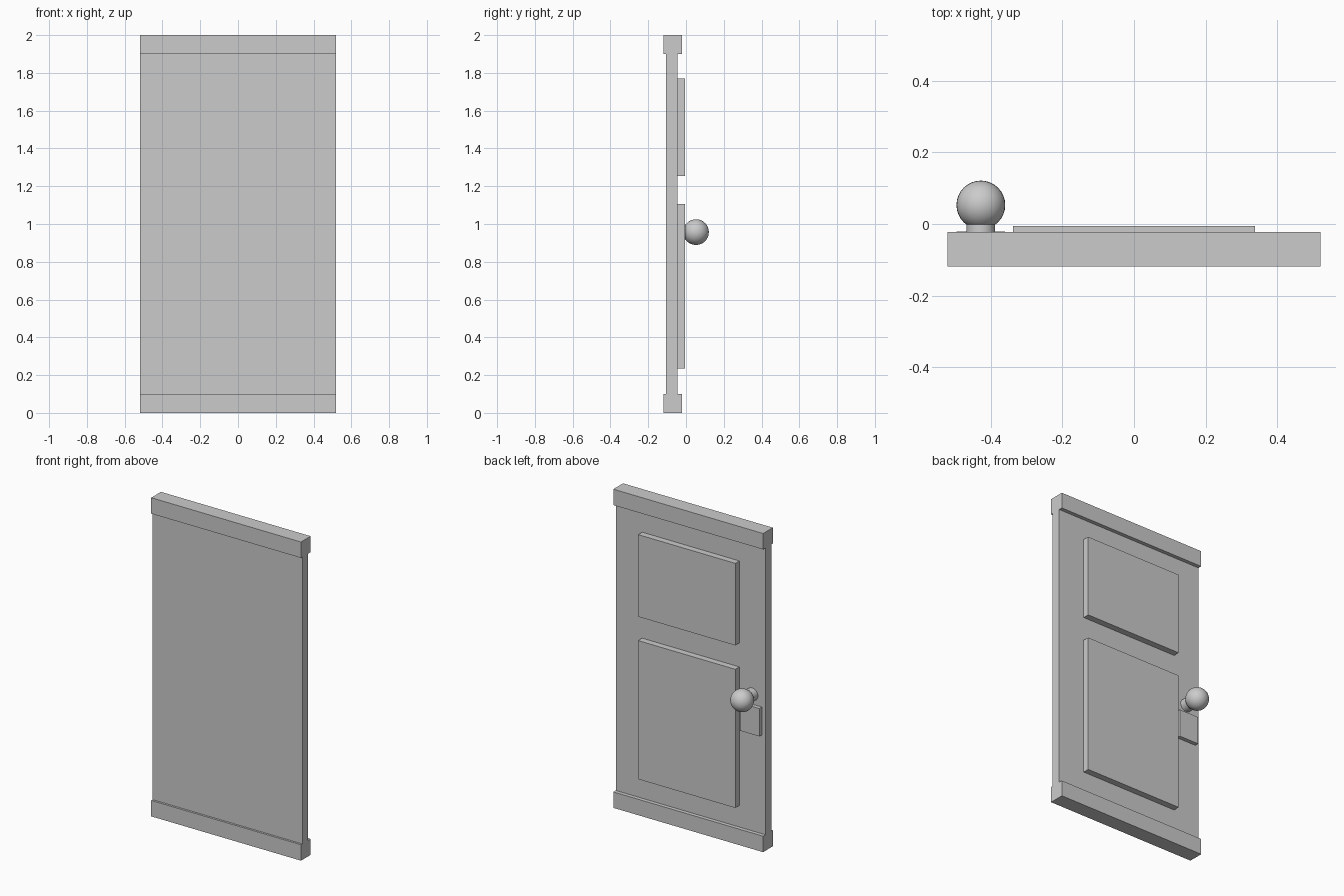
import bpy
import bmesh
from math import pi
from mathutils import Matrix, Vector

if "Cube" in bpy.data.objects:
    bpy.data.objects.remove(bpy.data.objects["Cube"])


def finish(name, bm, smooth=False):
    mesh = bpy.data.meshes.new(name)
    bm.to_mesh(mesh)
    bm.free()
    ob = bpy.data.objects.new(name, mesh)
    bpy.context.collection.objects.link(ob)
    if smooth:
        bpy.ops.object.select_all(action='DESELECT')
        ob.select_set(True)
        bpy.context.view_layer.objects.active = ob
        bpy.ops.object.shade_smooth_by_angle(angle=pi / 6)
    return ob


def box(name, x, y, z):
    """Box from (min, max) ranges on each axis."""
    lo, hi = Vector((x[0], y[0], z[0])), Vector((x[1], y[1], z[1]))
    bm = bmesh.new()
    bmesh.ops.create_cube(bm, size=1)
    for v in bm.verts:
        v.co = (lo + hi) / 2 + v.co * (hi - lo)
    return finish(name, bm)


WIDTH = (-0.52, 0.52)
BACK = -0.046  # face of the slab that carries panels and knob

# Door slab and the thicker rails at its ends
box("door_slab", WIDTH, (-0.105, BACK), (0.1, 1.9))
for name, z in (("bottom_rail", (0, 0.1)), ("top_rail", (1.9, 2.0))):
    box(name, WIDTH, (-0.118, -0.022), z)

# Raised panels
for name, z in (("lower_panel", (0.235, 1.105)), ("upper_panel", (1.255, 1.77))):
    box(name, (-0.338, 0.337), (BACK, -0.006), z)

# Lock plate below the knob
box("lock_plate", (-0.495, -0.36), (BACK, -0.021), (0.72, 0.895))

# Knob neck
KX, KZ = -0.427, 0.957
bm = bmesh.new()
y0, y1 = BACK, 0.01
bmesh.ops.create_cone(
    bm, cap_ends=True, segments=32, radius1=0.04, radius2=0.04, depth=y1 - y0,
    matrix=Matrix.Translation((KX, (y0 + y1) / 2, KZ)) @ Matrix.Rotation(pi / 2, 4, 'X'))
finish("knob_neck", bm, smooth=True)

# Knob ball
bm = bmesh.new()
bmesh.ops.create_uvsphere(
    bm, u_segments=32, v_segments=16, radius=0.068,
    matrix=Matrix.Translation((KX, 0.053, KZ)))
finish("knob", bm, smooth=True)
